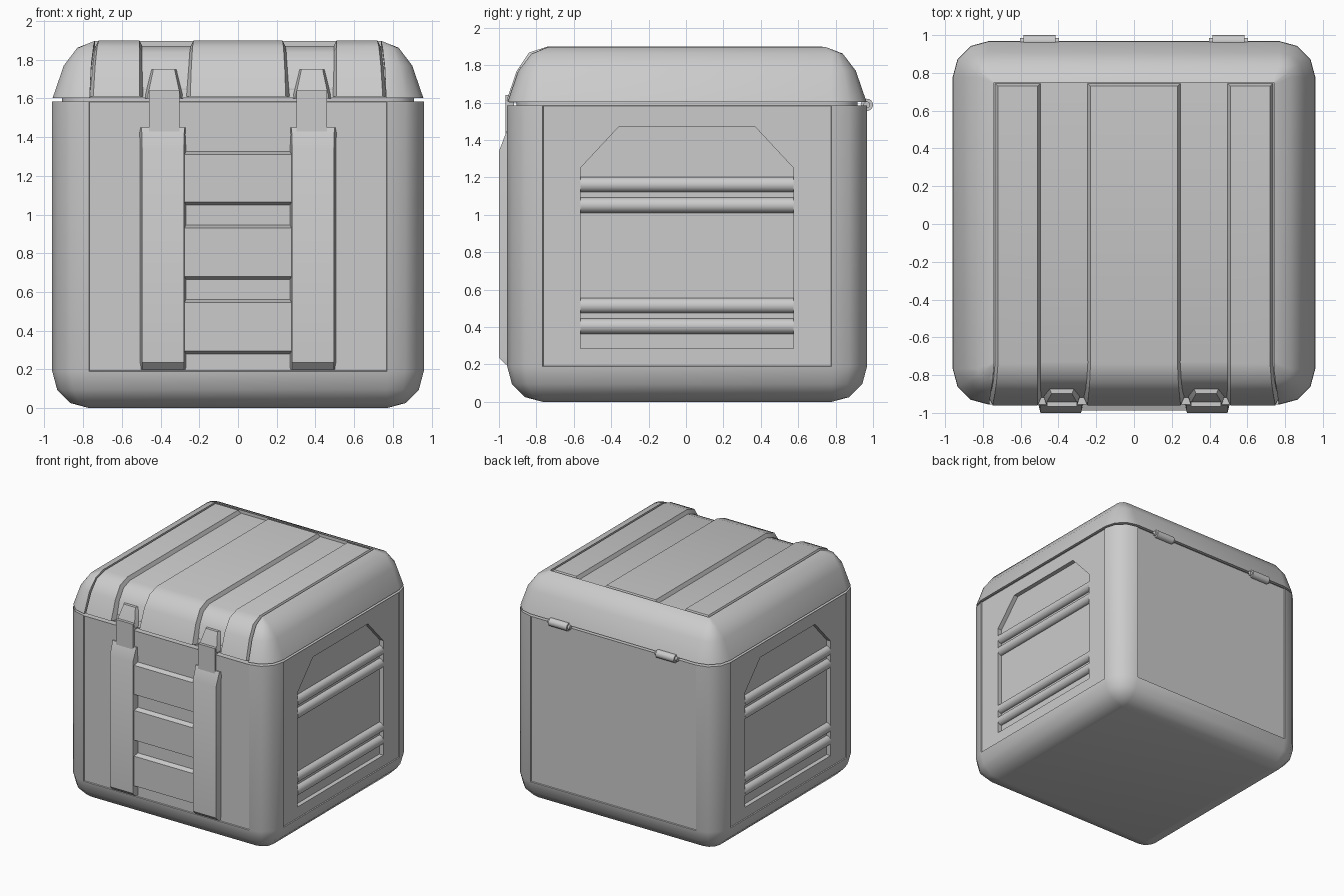
import bpy, bmesh, math
from mathutils import Matrix

if "Cube" in bpy.data.objects:
    bpy.data.objects.remove(bpy.data.objects["Cube"])

HX, HY, CY, R = 0.96, 0.962, 0.006, 0.19


def finish(name, bm, smooth=40):
    bmesh.ops.recalc_face_normals(bm, faces=bm.faces)
    me = bpy.data.meshes.new(name)
    bm.to_mesh(me)
    bm.free()
    ob = bpy.data.objects.new(name, me)
    bpy.context.collection.objects.link(ob)
    if smooth:
        shade(ob, smooth)
    return ob


def activate(ob):
    bpy.ops.object.select_all(action='DESELECT')
    ob.select_set(True)
    bpy.context.view_layer.objects.active = ob


def shade(ob, angle=40):
    activate(ob)
    bpy.ops.object.shade_smooth_by_angle(angle=math.radians(angle))


def cut(ob, cutter):
    activate(ob)
    m = ob.modifiers.new("cut", 'BOOLEAN')
    m.operation, m.solver, m.object = 'DIFFERENCE', 'EXACT', cutter
    bpy.ops.object.modifier_apply(modifier=m.name)
    bpy.data.objects.remove(cutter)


def loft(levels):
    """Stack of rounded rectangles given as (z, inset)."""
    bm = bmesh.new()
    rings = []
    for z, d in levels:
        r = max(R - d, 0.006)
        ring = []
        for k, (sx, sy) in enumerate([(1, 1), (-1, 1), (-1, -1), (1, -1)]):
            for i in range(4):
                a = math.radians(90 * k + 30 * i)
                ring.append(bm.verts.new((sx * (HX - d - r) + r * math.cos(a),
                                          CY + sy * (HY - d - r) + r * math.sin(a), z)))
        rings.append(ring)
    for a, b in zip(rings, rings[1:]):
        for i in range(16):
            j = (i + 1) % 16
            bm.faces.new((a[i], a[j], b[j], b[i]))
    bm.faces.new(rings[0])
    bm.faces.new(rings[-1])
    return bm


def strip(name, inner, outer, x0, x1, bevel=0.0, flare=None, sides=(1, 1), smooth=40):
    """Solid between two (y, z) paths, spanning x0..x1, narrower on the outer path."""
    bm = bmesh.new()
    flare = flare or [0] * len(inner)
    secs = []
    for (yi, zi), (yo, zo), f in zip(inner, outer, flare):
        a, b = x0 - f * sides[0], x1 + f * sides[1]
        secs.append([bm.verts.new(p) for p in ((a, yi, zi), (b, yi, zi),
                                               (b - bevel, yo, zo), (a + bevel, yo, zo))])
    for p, q in zip(secs, secs[1:]):
        for i in range(4):
            j = (i + 1) % 4
            bm.faces.new((p[i], p[j], q[j], q[i]))
    bm.faces.new(secs[0])
    bm.faces.new(secs[-1])
    return finish(name, bm, smooth)


def mirrored(ob, name):
    me = ob.data.copy()
    me.transform(Matrix.Scale(-1, 4, (1, 0, 0)))
    me.flip_normals()
    other = bpy.data.objects.new(name, me)
    bpy.context.collection.objects.link(other)


def cylinder(name, loc, r, length, axis, squash=1.0):
    bm = bmesh.new()
    rot = Matrix.Rotation(math.pi / 2, 4, axis)
    bmesh.ops.create_cone(bm, cap_ends=True, segments=16, radius1=r, radius2=r, depth=length,
                          matrix=Matrix.Translation(loc) @ Matrix.Scale(squash, 4, (1, 0, 0)) @ rot)
    return finish(name, bm)


# body with shallow sunken panels on its four sides
arc = [(R - R * math.cos(math.radians(t)), R - R * math.sin(math.radians(t))) for t in (0, 30, 60, 90)]
bm = loft(arc + [(1.585, 0)])
panels = [f for f in bm.faces if f.calc_area() > 1.5 and abs(f.calc_center_median().z - 0.89) < 0.1]
bmesh.ops.recalc_face_normals(bm, faces=bm.faces)
bmesh.ops.inset_individual(bm, faces=panels, thickness=0.004, depth=-0.008)
body = finish("body", bm, 0)

# chamfered recess in each side
outline = [(-0.565, 0.285), (0.575, 0.285), (0.575, 1.25), (0.37, 1.47), (-0.36, 1.47), (-0.565, 1.25)]
for s in (-1, 1):
    bm = bmesh.new()
    f = bm.faces.new([bm.verts.new((s * 0.915, y, z)) for y, z in outline])
    ext = bmesh.ops.extrude_face_region(bm, geom=[f])
    bmesh.ops.translate(bm, vec=(s * 0.15, 0, 0),
                        verts=[v for v in ext["geom"] if isinstance(v, bmesh.types.BMVert)])
    cut(body, finish("recess_cutter", bm, 0))
shade(body)

# round bars inside the recesses
for s, side in ((-1, "left"), (1, "right")):
    for i, z in enumerate((0.405, 0.515, 1.052, 1.162)):
        cylinder(f"{side}_bar_{i + 1}", (s * 0.917, 0.005, z), 0.041, 1.14, 'X', 0.95)

# inner neck closing the seam
finish("seam_neck", loft([(1.5, 0.05), (1.65, 0.05)]))

# lid shell with a channel cut over the top and front
lid = finish("lid", loft([(1.602, 0.002), (1.77, 0.06), (1.862, 0.13), (1.897, 0.22)]), 0)
floor = [(0.75, 1.87), (-0.73, 1.87), (-0.815, 1.838), (-0.872, 1.755), (-0.925, 1.61)]
top = [(0.73, 1.9), (-0.74, 1.9), (-0.84, 1.867), (-0.905, 1.77), (-0.96, 1.61)]
flare = [0, 0, 0.008, 0.018, 0.028]
cut(lid, strip("lid_cutter", floor[:-1] + [(-0.935, 1.55)],
               [(0.75, 2.1), (-0.75, 2.1), (-1.0, 2.05), (-1.1, 1.9), (-1.1, 1.55)],
               -0.74, 0.74, 0, flare, smooth=0))
shade(lid)

# raised bands lying in the channel
low = [(y + 0.01 * (i > 0), z - 0.01) for i, (y, z) in enumerate(floor)]
low[-1] = (-0.915, 1.61)
strip("lid_band_centre", low, top, -0.25, 0.25, 0.02, [f * 0.6 for f in flare])
mirrored(strip("lid_band_right", low, top, 0.49, 0.74, 0.02, flare, (0, 1)), "lid_band_left")

# front pillars
zs = (1.45, 1.34, 0.235, 0.2)
pillar = strip("front_pillar_right", [(-0.93, z) for z in zs],
               list(zip((-0.958, -1.0, -1.0, -0.965), zs)), 0.265, 0.51, 0.015, [0.003, 0, 0, 0], smooth=30)
mirrored(pillar, "front_pillar_left")

# ladder plates between the pillars
for i, (lo, hi) in enumerate(((0.295, 0.545), (0.68, 0.93), (1.065, 1.31))):
    strip(f"front_plate_{i + 1}", [(-0.93, hi + 0.022), (-0.93, lo - 0.022)],
          [(-0.987, hi), (-0.987, lo)], -0.28, 0.28)

# latches: strap and tapered head
mirrored(strip("latch_strap_right", [(-0.92, 1.64), (-0.92, 1.4)],
               [(-0.966, 1.64), (-0.966, 1.4)], 0.303, 0.46), "latch_strap_left")
head = strip("latch_head_right", [(-0.85, 1.75), (-0.9, 1.62), (-0.9, 1.6)],
             [(-0.898, 1.75), (-0.95, 1.62), (-0.955, 1.6)], 0.31, 0.455, 0.018,
             [0, 0.028, 0.028], smooth=30)
mirrored(head, "latch_head_left")

# hinges on the back
for s, side in ((-1, "left"), (1, "right")):
    cylinder(f"hinge_barrel_{side}", (s * 0.5, 0.967, 1.588), 0.033, 0.17, 'Y')
    cylinder(f"hinge_pin_{side}", (s * 0.5, 0.967, 1.588), 0.018, 0.205, 'Y')
